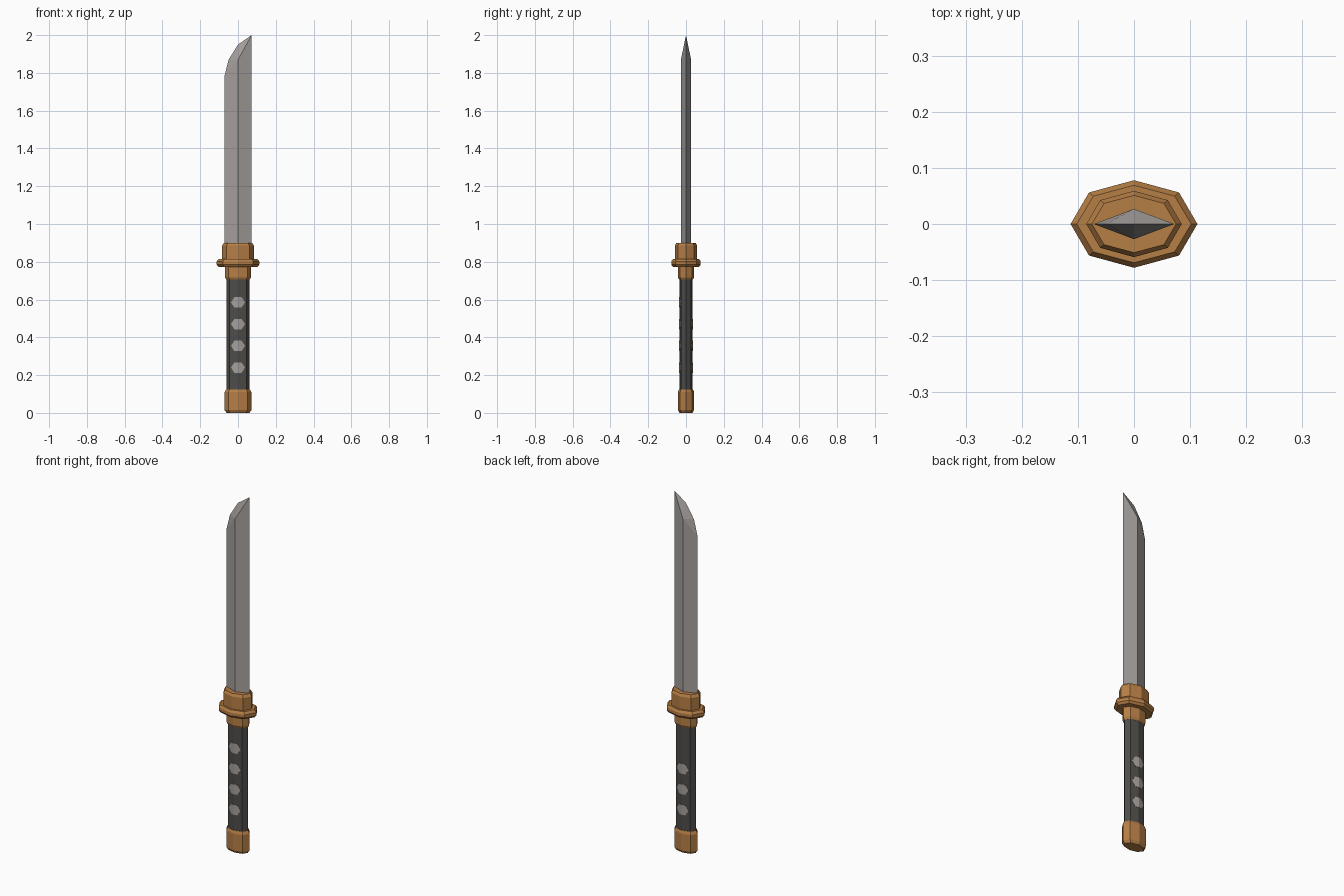
import bpy

if "Cube" in bpy.data.objects:
    bpy.data.objects.remove(bpy.data.objects["Cube"])

def material(name, rgb):
    m = bpy.data.materials.new(name)
    m.diffuse_color = (*rgb, 1)
    m.use_nodes = True
    m.node_tree.nodes["Principled BSDF"].inputs["Base Color"].default_value = m.diffuse_color
    return m

BRASS = material("brass", (0.47, 0.21, 0.06))
STEEL = material("steel grey", (0.37, 0.345, 0.325))
WRAP = material("dark wrap", (0.078, 0.073, 0.067))

def add_object(name, verts, faces, mat):
    me = bpy.data.meshes.new(name)
    me.from_pydata(verts, [], faces)
    me.materials.append(mat)
    ob = bpy.data.objects.new(name, me)
    bpy.context.collection.objects.link(ob)
    return ob

def ring(rx, ry, z):
    """Flattened eight-sided outline with corners on both axes."""
    unit = [(1, 0), (.71, .72), (0, 1), (-.71, .72),
            (-1, 0), (-.71, -.72), (0, -1), (.71, -.72)]
    return [(x * rx, y * ry, z) for x, y in unit]

def loft(name, levels, mat):
    """Stack outlines given as (half width, half depth, height)."""
    verts = [v for lv in levels for v in ring(*lv)]
    faces = [tuple(range(7, -1, -1))]
    for k in range(len(levels) - 1):
        a = k * 8
        faces += [(a + i, a + (i + 1) % 8, a + 8 + (i + 1) % 8, a + 8 + i) for i in range(8)]
    top = (len(levels) - 1) * 8
    faces.append(tuple(range(top, top + 8)))
    return add_object(name, verts, faces, mat)

# Brass fittings and grip
loft("pommel", [(.060, .034, 0), (.071, .043, .015), (.071, .043, .11), (.063, .037, .125)], BRASS)
loft("grip", [(.062, .035, .11), (.062, .035, .72)], WRAP)
loft("lower_collar", [(.062, .036, .705), (.069, .043, .718), (.069, .043, .79)], BRASS)
loft("guard", [(.102, .069, .773), (.113, .078, .785), (.113, .078, .802), (.102, .069, .815)], BRASS)
loft("upper_collar", [(.085, .059, .805), (.085, .059, .885), (.075, .051, .90)], BRASS)

# Blade: diamond section with an angled, clipped tip
verts = [(-.072, 0, .85), (0, -.027, .85), (.072, 0, .85), (0, .027, .85),
         (-.072, 0, 1.78), (-.05, 0, 1.87), (0, 0, 1.95), (.072, 0, 2.0),
         (0, -.027, 1.87), (0, .027, 1.87)]
faces = [(3, 2, 1, 0),
         (0, 1, 8, 4), (1, 2, 7, 8), (4, 8, 5), (5, 8, 6), (6, 8, 7),
         (3, 0, 4, 9), (2, 3, 9, 7), (4, 5, 9), (5, 6, 9), (6, 7, 9)]
add_object("blade", verts, faces, STEEL)

# Thin inlays on the grip, following its shallow ridge: four in front, three behind
def inlay(name, side, z):
    outline = [(-.037, 0), (-.019, -.028), (0, -.028), (.019, -.028),
               (.037, 0), (.019, .028), (0, .028), (-.019, .028)]
    def layer(depth):
        return [(x, side * (depth - abs(x) * .2225), z + h) for x, h in outline]
    v = layer(.034) + layer(.0365)
    f = [(0, 1, 2, 6, 7), (2, 3, 4, 5, 6), (8, 9, 10, 14, 15), (10, 11, 12, 13, 14)]
    f[:2] = [t[::-1] for t in f[:2]]
    f += [(i, (i + 1) % 8, 8 + (i + 1) % 8, 8 + i) for i in range(8)]
    if side > 0:
        f = [t[::-1] for t in f]
    add_object(name, v, f, STEEL)

for i, z in enumerate((.24, .355, .47, .585)):
    inlay(f"front_inlay_{i + 1}", -1, z)
    if i < 3:
        inlay(f"back_inlay_{i + 1}", 1, z)
